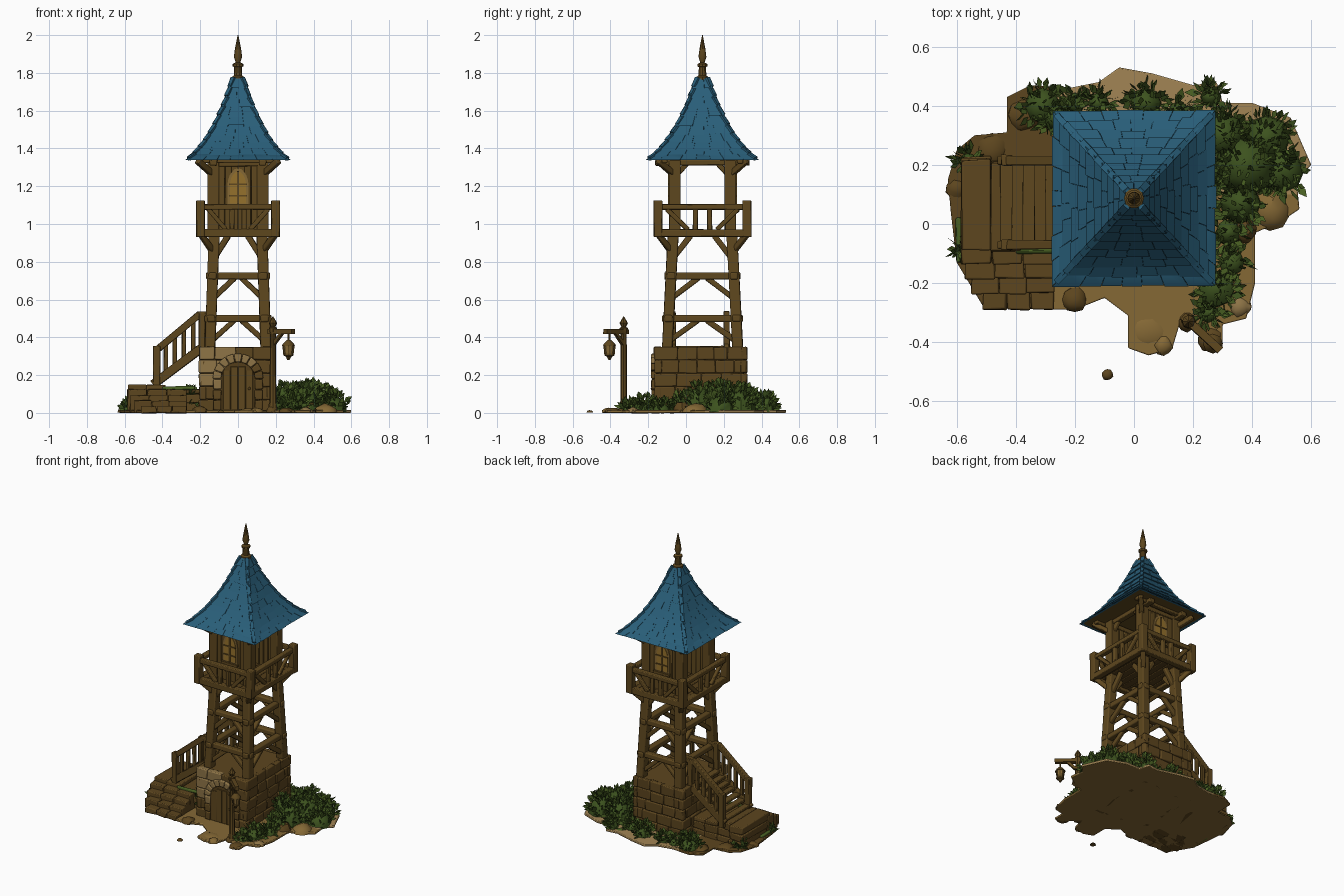
import bpy, bmesh, math, random
from mathutils import Vector as V

if "Cube" in bpy.data.objects:
    bpy.data.objects.remove(bpy.data.objects["Cube"])
random.seed(7)
R = random.uniform
CY = 0.087  # tower centre in y

def mat(name, c):
    m = bpy.data.materials.new(name)
    m.diffuse_color = (*c, 1)
    m.use_nodes = True
    m.node_tree.nodes["Principled BSDF"].inputs["Base Color"].default_value = m.diffuse_color
    return m
WOOD = mat("wood", (0.112, 0.063, 0.013))
DARK = mat("dark_wood", (0.088, 0.048, 0.01))
BLUE = mat("roof_blue", (0.022, 0.112, 0.19))
STONE = mat("brown_stone", (0.108, 0.06, 0.013))
PALE = mat("pale_stone", (0.27, 0.175, 0.062))
DIRT = mat("pale_dirt", (0.36, 0.235, 0.09))
LEAF = mat("leaf", (0.066, 0.115, 0.016))
LEAF2 = mat("dark_leaf", (0.046, 0.085, 0.013))
GLOW = mat("window_gold", (0.30, 0.165, 0.025))
EARTH = mat("golden_earth", (0.235, 0.14, 0.036))

def finish(name, bm, mats, bevel=0):
    bmesh.ops.recalc_face_normals(bm, faces=bm.faces)
    me = bpy.data.meshes.new(name)
    bm.to_mesh(me)
    bm.free()
    ob = bpy.data.objects.new(name, me)
    bpy.context.collection.objects.link(ob)
    for m in mats:
        me.materials.append(m)
    if bevel:
        b = ob.modifiers.new("bevel", 'BEVEL')
        b.width, b.segments, b.limit_method = bevel, 2, 'ANGLE'

def hexa(bm, p, mi=0):  # 4 bottom points, 4 top points
    v = [bm.verts.new(q) for q in p]
    for f in ((0, 1, 2, 3), (4, 5, 6, 7), (0, 1, 5, 4), (1, 2, 6, 5), (2, 3, 7, 6), (3, 0, 4, 7)):
        bm.faces.new([v[i] for i in f]).material_index = mi

def box(bm, x0, x1, y0, y1, z0, z1, j=0, mi=0):
    hexa(bm, [(x + R(-j, j), y + R(-j, j), z + R(-j, j)) for z in (z0, z1)
              for x, y in ((x0, y0), (x1, y0), (x1, y1), (x0, y1))], mi)

def beam(bm, a, b, w=0.035, h=None, j=0.002, mi=0):
    a, b, h = V(a), V(b), h or w
    d = (b - a).normalized()
    s = V((1, 0, 0)) if abs(d.z) > 0.99 else d.cross(V((0, 0, 1))).normalized()
    u = s.cross(d)
    hexa(bm, [e + s * (i * w / 2 + R(-j, j)) + u * (k * h / 2 + R(-j, j)) for e in (a, b)
              for i, k in ((-1, -1), (1, -1), (1, 1), (-1, 1))], mi)

def lathe(bm, x, y, prof, n=10, mi=0):
    rings = [[bm.verts.new((x + r * math.cos(i * math.tau / n), y + r * math.sin(i * math.tau / n), z))
              for i in range(n)] for r, z in prof]
    for a, b in zip(rings, rings[1:]):
        for i in range(n):
            bm.faces.new((a[i], a[(i + 1) % n], b[(i + 1) % n], b[i])).material_index = mi
    for r in (rings[0], rings[-1]):
        bm.faces.new(r).material_index = mi

def prism(bm, pts, off, mi=0):  # closed extrusion of an outline
    a, b = [bm.verts.new(p) for p in pts], [bm.verts.new(V(p) + off) for p in pts]
    n = len(a)
    fs = [bm.faces.new(a), bm.faces.new(b)] + [bm.faces.new((a[i], a[(i + 1) % n], b[(i + 1) % n], b[i])) for i in range(n)]
    for f in fs:
        f.material_index = mi

def arch(w, z0, zs, rise, y, n=10):
    return [(-w, y, z0), (w, y, z0)] + [(w * math.cos(i * math.pi / n), y, zs + rise * math.sin(i * math.pi / n))
                                        for i in range(n + 1)]

# ground patch: pale dirt at the back, golden in front, brown on the left and beneath
outline = [(-.6, -.13), (-.51, -.28), (-.28, -.29), (-.2, -.29), (-.1, -.25), (-.02, -.31), (-.02, -.42), (.05, -.445),
           (.13, -.42), (.16, -.32), (.25, -.41), (.3, -.42), (.3, -.34), (.38, -.32), (.41, -.2), (.41, -.03), (.5, .01), (.56, .05),
           (.55, .15), (.6, .2), (.53, .36), (.4, .41), (.3, .41), (.28, .48), (.2, .47), (.06, .51), (-.05, .53),
           (-.12, .48), (-.22, .46), (-.35, .47), (-.43, .43), (-.43, .31), (-.54, .3), (-.6, .25), (-.63, .15), (-.62, .04)]
bm = bmesh.new()
prism(bm, [(x, y, 0) for x, y in outline], V((0, 0, 0.016)))
for co, no in (((-.27, 0, 0), (1, 0, 0)), ((0, .1, 0), (0, 1, 0))):
    bmesh.ops.bisect_plane(bm, geom=bm.verts[:] + bm.edges[:] + bm.faces[:], plane_co=co, plane_no=no)
bmesh.ops.recalc_face_normals(bm, faces=bm.faces)
for f in bm.faces:
    c = f.calc_center_median()
    f.material_index = 2 if c.x < -.27 and f.normal.z > -.5 else 0 if c.y > .1 and f.normal.z > -.5 else 1
finish("ground", bm, [DIRT, EARTH, STONE], 0.004)

# loose rocks, low and irregular (x, y, radius, height, material)
bm = bmesh.new()
for x, y, r, h, m in ((-.09, -.51, .02, .016, 0), (.46, .05, .07, .05, 2), (-.2, -.255, .045, .04, 0), (.1, -.41, .035, .03, 2),
                      (.26, -.39, .045, .03, 0), (-.48, .25, .06, .03, 0), (-.37, .37, .06, .04, 0), (.36, -.28, .04, .03, 1),
                      (-.6, .12, .04, .03, 0), (.37, -.02, .05, .06, 0), (.18, -.33, .035, .04, 0), (.05, -.36, .07, .024, 2)):
    vs = bmesh.ops.create_icosphere(bm, subdivisions=2, radius=1)['verts']
    for v in vs:
        k = R(.88, 1.08)
        v.co = V((v.co.x * r * k + x, v.co.y * r * k + y, max(0.001, v.co.z * h * k)))
        for f in v.link_faces:
            f.material_index = m
finish("rocks", bm, [STONE, PALE, EARTH])

# stone base: core plus irregular courses of blocks
bm = bmesh.new()
box(bm, -.185, .17, -.145, .305, 0, .345)
for k in range(5):
    z0, z1 = k * .07 + .001, k * .07 + .069
    for side in range(4):
        lo, hi = (-.205, .185) if side % 2 == 0 else (-.165, .325)
        t = lo
        while t < hi - .01:
            e = t + R(.07, .13)
            if e > hi - .04:
                e = hi
            o = R(0, .008)
            if side == 0:
                box(bm, t, e - .001, -.162 - o, -.13, z0, z1, .003, 1 if t < -.09 and k > 1 else 0)
            elif side == 1:
                box(bm, .15, .178 + o, t, e - .001, z0, z1, .003)
            elif side == 2:
                box(bm, t, e - .001, .29, .318 + o, z0, z1, .003)
            else:
                box(bm, -.2 - o, -.17, t, e - .001, z0, z1, .003)
            t = e
for i in range(9):  # arch stones round the door
    a0, a1 = (math.pi * (i + s) / 9 for s in (.04, .96))
    pts = [(r * math.cos(a), -.185, .18 + r * math.sin(a)) for a, r in ((a0, .09), (a0, .135), (a1, .135), (a1, .09))]
    prism(bm, pts, V((0, .03, 0)), 1 if i > 1 else 0)
for s in (-1, 1):
    for k in range(3):
        box(bm, s * .11 - .021, s * .11 + .021, -.183, -.15, .015 + k * .055, .067 + k * .055, .002, 1 if s < 0 and k == 2 else 0)
finish("stone_base", bm, [STONE, PALE], 0.006)

# arched door with plank battens
bm = bmesh.new()
prism(bm, arch(.09, .015, .18, .09, -.175), V((0, .03, 0)))
for x in (-.06, -.02, .02, .06):
    box(bm, x - .019, x + .019, -.179, -.17, .018, .255 - abs(x) * .5, 0, 1)
lathe(bm, .06, -.18, [(.004, .12), (.008, .128), (.004, .136)], 8, 0)
finish("door", bm, [DARK, WOOD], 0.002)

# timber frame: tapered legs, tie beams and braces
def leg(sx, sy, z):
    t = (z - .34) / .61
    return V((sx * (.148 - .022 * t), CY + sy * (.187 - .032 * t), z))
QUAD = [(-1, -1), (1, -1), (1, 1), (-1, 1)]
bm = bmesh.new()
for i, (sx, sy) in enumerate(QUAD):
    nx, ny = QUAD[(i + 1) % 4]
    beam(bm, leg(sx, sy, .33), leg(sx, sy, .96), .056)
    for z in (.5, .725):
        a, b = leg(sx, sy, z), leg(nx, ny, z)
        e = (b - a).normalized() * .035
        beam(bm, a - e, b + e, .042, .036)
        m = (a + b) / 2 - V((0, 0, .01))
        for s, t in ((sx, sy), (nx, ny)):
            beam(bm, leg(s, t, z - .125), m + (leg(s, t, z) - m) * .12, .028)
    a, b = leg(sx, sy, .94), leg(nx, ny, .94)
    beam(bm, leg(sx, sy, .81), a.lerp(b, .3), .03)
    beam(bm, leg(nx, ny, .81), b.lerp(a, .3), .03)
    beam(bm, leg(sx, sy, .85), V((sx * .195, CY + sy * .235, .945)), .03)
finish("tower_frame", bm, [WOOD], 0.007)

# balcony deck and railing
bm = bmesh.new()
for i in range(8):
    x = -.2 + i * .05
    box(bm, x + .001, x + .049, CY - .235, CY + .235, .95, .968, .001, 1)
Z = lambda p, z: p + V((0, 0, z))
for i, (sx, sy) in enumerate(QUAD):
    nx, ny = QUAD[(i + 1) % 4]
    a, b = V((sx * .199, CY + sy * .236, 0)), V((nx * .199, CY + ny * .236, 0))
    beam(bm, Z(a, .93), Z(a, 1.125), .046)
    e = (b - a).normalized() * .02
    beam(bm, Z(a - e, .952), Z(b + e, .952), .04)
    beam(bm, Z(a - e, 1.09), Z(b + e, 1.09), .034, .03)
    for p, q in ((a, b), (b, a)):
        beam(bm, Z(p.lerp(q, .42), .965), Z(p.lerp(q, .42), 1.08), .026)
        beam(bm, Z(p.lerp(q, .34), .97), Z(p.lerp(q, .1), 1.08), .024)
finish("balcony", bm, [WOOD, DARK], 0.005)

# lookout cabin: posts, plank walls front and back, open sides
bm = bmesh.new()
for sx, sy in QUAD:
    x, y = sx * .13, CY + sy * .147
    beam(bm, (x, y, .96), (x, y, 1.34), .06)
    beam(bm, (x, y, 1.26), (sx * .215, CY + sy * .235, 1.335), .03)
    beam(bm, (x, y, 1.25), (x, y - sy * .07, 1.325), .026)
for s in (-1, 1):
    for i in range(6):
        x = -.105 + i * .035
        box(bm, x, x + .0345, CY + s * .155 - .012, CY + s * .155 + .012, .96, 1.33, .001, 0)
    beam(bm, (-.15, CY + s * .155, 1.32), (.15, CY + s * .155, 1.32), .04, .03)
    beam(bm, (s * .13, CY - .25, 1.325), (s * .13, CY + .25, 1.325), .04, .03)
    beam(bm, (-.22, CY + s * .2, 1.333), (.22, CY + s * .2, 1.333), .03, .024)
finish("cabin", bm, [WOOD], 0.005)

# arched windows on front and back
bm = bmesh.new()
for s in (-1, 1):
    y = CY + s * .167
    prism(bm, arch(.056, 1.095, 1.2, .095, y), V((0, s * .006, 0)), 1)
    prism(bm, arch(.043, 1.108, 1.2, .078, y + s * .006), V((0, s * .004, 0)), 0)
    box(bm, -.004, .004, y, y + s * .016, 1.105, 1.28, 0, 2)
    for z in (1.15, 1.21):
        box(bm, -.045, .045, y, y + s * .015, z - .004, z + .004, 0, 2)
    box(bm, -.062, .062, y, y + s * .02, 1.085, 1.1, 0, 2)
finish("windows", bm, [GLOW, EARTH, WOOD])

# flared roof: closed core, overlapping shingles, hip caps
PROF = [(1.34, .266), (1.375, .226), (1.42, .186), (1.48, .147), (1.55, .109), (1.63, .074), (1.70, .048), (1.78, .025)]
def rad(z):
    for (z0, r0), (z1, r1) in zip(PROF, PROF[1:]):
        if z <= z1:
            return r0 + (r1 - r0) * (z - z0) / (z1 - z0)
    return PROF[-1][1]
def roofpt(s, u, z, o=0):
    hx, hy = rad(z) + o, rad(z) * 1.08 + o
    x, y = ((u * hx, -hy), (hx, u * hy), (-u * hx, hy), (-hx, -u * hy))[s]
    return V((x, CY + y, z))
bm = bmesh.new()
rings = [[bm.verts.new(roofpt(s, -1, z, -.006)) for s in range(4)] for z, r in PROF]
for a, b in zip(rings, rings[1:]):
    for i in range(4):
        bm.faces.new((a[i], a[(i + 1) % 4], b[(i + 1) % 4], b[i]))
bm.faces.new(rings[0]).material_index = 1
bm.faces.new(rings[-1])
edges = [1.34, 1.367, 1.398, 1.435, 1.475, 1.52, 1.57, 1.62, 1.67, 1.72, 1.768]
for z0, z1 in zip(edges, edges[1:]):
    n = max(2, round(rad(z0) * 2 / .075))
    for s in range(4):
        cuts = [-1] + [-1 + 2 * (i + R(-.22, .22)) / n for i in range(1, n)] + [1]
        for u0, u1 in zip(cuts, cuts[1:]):
            dz, o = (R(-.007, .004) if z0 > 1.35 else 0), R(.008, .013)
            za, zb, g = z0 + dz, z1 + .008, .0005 / rad(z0)
            hexa(bm, [roofpt(s, u0, za, -.008), roofpt(s, u1, za, -.008), roofpt(s, u1 - g, za, o), roofpt(s, u0 + g, za, o),
                      roofpt(s, u0, zb, -.008), roofpt(s, u1, zb, -.008), roofpt(s, u1 - g, zb, .001), roofpt(s, u0 + g, zb, .001)])
    for s in range(4):
        beam(bm, roofpt(s, 1, z0 + .006, .002), roofpt(s, 1, z1 + .006, -.004), .022, .018)
finish("roof", bm, [BLUE, WOOD])
bm = bmesh.new()
lathe(bm, 0, CY, [(.034, 1.75), (.034, 1.778), (.022, 1.786), (.02, 1.83), (.028, 1.835), (.028, 1.847), (.012, 1.855),
                  (.022, 1.885), (.016, 1.93), (.002, 2.0)], 10)
finish("roof_finial", bm, [WOOD])

# stone landing and lower steps, with strips of moss
bm = bmesh.new()
for k in range(3):
    for i in range(4):
        x = -.585 + i * .1
        box(bm, x, x + .099, -.085 + R(-.01, 0), .2 + R(0, .03), k * .05 + .002, k * .05 + .05 - (.025 if i > 1 and k == 2 else 0), .004)
for k, (x0, y0, y1) in enumerate(((-.51, -.29, -.22), (-.55, -.235, -.17), (-.57, -.185, -.12), (-.585, -.135, -.06))):
    w = (-.27 - x0) / 3
    for i in range(3):
        box(bm, x0 + i * w, x0 + (i + 1) * w - .002, y0, y1, .0, .035 + k * .03, .004)
box(bm, -.4, -.23, -.1, -.085, .12, .142, .004, 1)
box(bm, -.605, -.58, -.13, .02, 0, .03, .006, 1)
finish("stone_steps", bm, [STONE, LEAF], 0.006)

# wooden stair with railings
bm = bmesh.new()
for i in range(7):
    x, z = -.43 + i * .038, .165 + i * .03
    box(bm, x - .022, x + .022, -.06, .2, z - .009, z + .009, .002)
for y in (-.07, .215):
    beam(bm, (-.45, y, .15), (-.17, y, .36), .028, .045)
    beam(bm, (-.43, y, .12), (-.43, y, .355), .038)
    beam(bm, (-.44, y, .325), (-.2, y, .525), .03, .034)
    beam(bm, (-.21, y, .52), (-.14, y, .52), .03, .034)
    beam(bm, (-.19, y, .34), (-.19, y, .53), .034)
    for i in range(1, 5):
        x = -.43 + i * .048
        beam(bm, (x, y, .165 + i * .037), (x, y, .335 + i * .038), .022)
finish("wooden_stair", bm, [WOOD], 0.004)

# lamp post and hanging lantern
bm = bmesh.new()
X, Y, LX, LY = .185, -.33, .267, -.405
lathe(bm, X, Y, [(.026, 0), (.024, .04), (.018, .06), (.016, .42), (.022, .43), (.022, .45), (.012, .455), (.022, .475), (.014, .49), (.002, .51)], 8)
beam(bm, (X - .02, Y + .018, .43), (LX + .025, LY - .023, .43), .026)
beam(bm, (X, Y, .36), (X + .05, Y - .045, .425), .018)
lathe(bm, LX, LY, [(.005, .37), (.005, .425)], 6)
lathe(bm, LX, LY, [(.034, .355), (.03, .365), (.01, .385)], 8)
lathe(bm, LX, LY, [(.023, .312), (.028, .356)], 8, 1)
lathe(bm, LX, LY, [(.006, .28), (.014, .298), (.026, .304), (.025, .314)], 8)
for i in range(4):
    c, s = math.cos(i * math.pi / 2), math.sin(i * math.pi / 2)
    beam(bm, (LX + .024 * c, LY + .024 * s, .31), (LX + .029 * c, LY + .029 * s, .358), .007, j=0)
finish("lamp_post", bm, [WOOD, EARTH])

# leafy bushes: low dark mounds covered in pointed leaves (x, y, radius, height)
bushes = [(.38, .2, .12, .18), (.3, .3, .09, .16), (.45, .29, .09, .15), (.5, .18, .085, .11), (.36, .07, .08, .17),
          (.28, -.22, .07, .08), (.33, -.13, .05, .06), (.25, -.3, .04, .05), (.32, -.03, .05, .11), (.26, .43, .04, .1),
          (.04, .41, .06, .1), (-.12, .41, .04, .06), (-.2, .41, .04, .06), (-.31, .4, .07, .09), (-.27, .36, .05, .1),
          (-.56, .21, .035, .06), (.15, .38, .04, .07), (-.58, -.08, .02, .03), (-.25, -.06, .025, .14), (.24, .15, .06, .17)]
bm = bmesh.new()
for x, y, r, h in bushes:
    lathe(bm, x, y, [(r * .9, .005), (r * .85, h * .4), (r * .5, h * .7), (r * .1, h * .8)], 8, 1)
    for k in range(int(40 + 9000 * r * r)):
        a, e = R(0, math.tau), math.asin(R(.05, 1))
        n = V((math.cos(a) * math.cos(e), math.sin(a) * math.cos(e), math.sin(e)))
        p = V((x + n.x * r * .85, y + n.y * r * .85, .01 + n.z * h * .75))
        d = (n + V((R(-.5, .5), R(-.5, .5), R(.2, 1)))).normalized()
        s = d.cross(V((R(-1, 1), R(-1, 1), R(-.3, .3)))).normalized()
        L = R(.035, .062)
        q = [p, p + d * L * .5 + s * L * .24, p + d * L - V((0, 0, L * .15)), p + d * L * .5 - s * L * .24]
        bm.faces.new([bm.verts.new(c) for c in q]).material_index = random.choice((0, 0, 1))
finish("bushes", bm, [LEAF, LEAF2])

# smooth shading with sharp edges kept
bpy.ops.object.select_all(action='SELECT')
bpy.context.view_layer.objects.active = bpy.data.objects["roof"]
bpy.ops.object.shade_smooth_by_angle(angle=math.radians(35))
